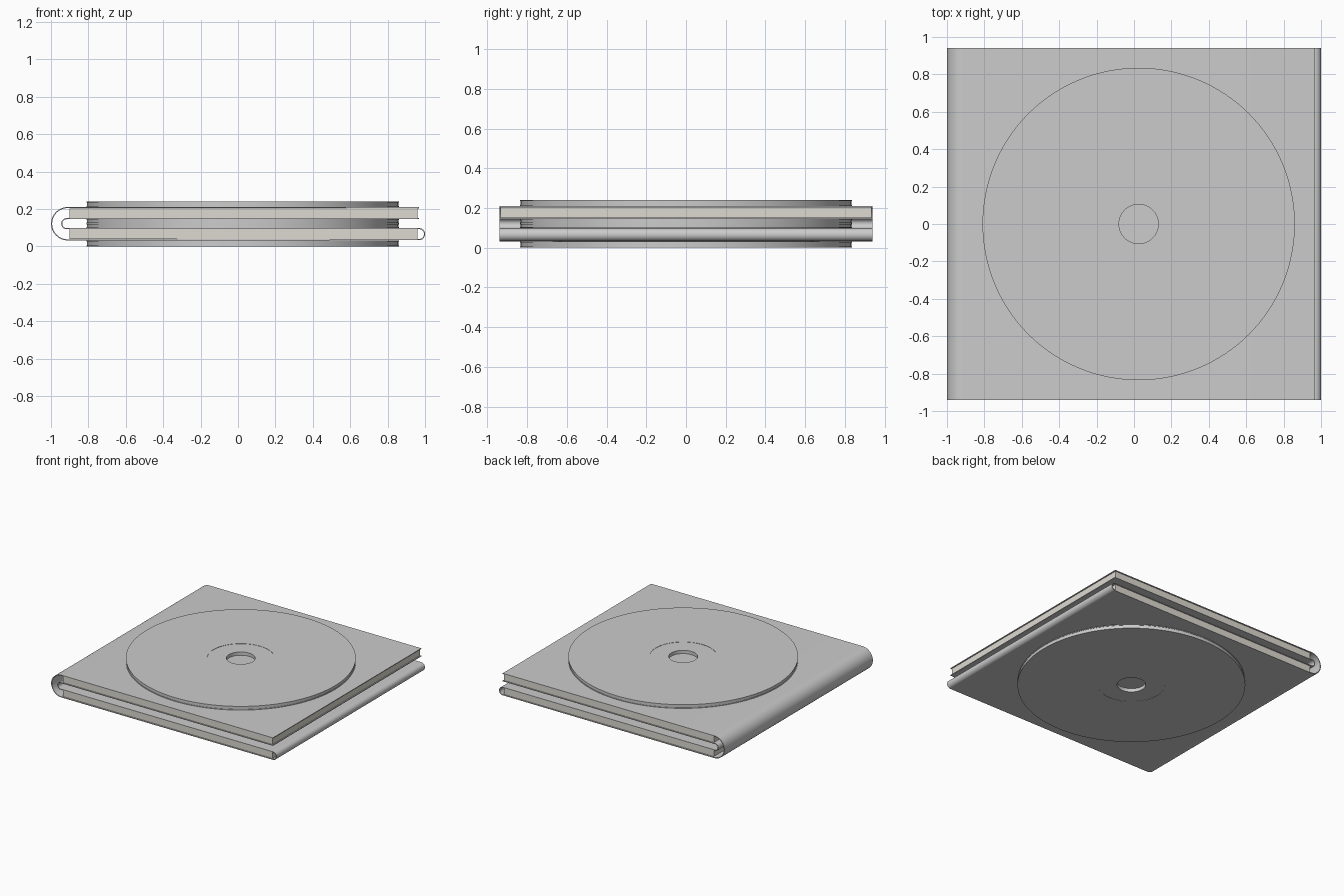
import bpy, bmesh, math

if "Cube" in bpy.data.objects:
    bpy.data.objects.remove(bpy.data.objects["Cube"])

CX, DISC_R, RING_R, HOLE_R = 0.025, 0.835, 0.245, 0.105
HALF_Y = 0.94


def material(name, rgb):
    m = bpy.data.materials.new(name)
    m.diffuse_color = (*rgb, 1)
    m.use_nodes = True
    m.node_tree.nodes["Principled BSDF"].inputs["Base Color"].default_value = m.diffuse_color
    return m


PAPER = material("paper", (0.72, 0.70, 0.63))
CLEAR = material("clear_plastic", (0.88, 0.89, 0.90))


def finish(bm, name, mat=None, thickness=0):
    bmesh.ops.recalc_face_normals(bm, faces=bm.faces)
    me = bpy.data.meshes.new(name)
    bm.to_mesh(me)
    bm.free()
    ob = bpy.data.objects.new(name, me)
    bpy.context.collection.objects.link(ob)
    if mat:
        me.materials.append(mat)
    bpy.ops.object.select_all(action='DESELECT')
    ob.select_set(True)
    bpy.context.view_layer.objects.active = ob
    if thickness:
        mod = ob.modifiers.new("thickness", 'SOLIDIFY')
        mod.thickness, mod.offset = thickness, 0
        bpy.ops.object.modifier_apply(modifier=mod.name)
    bpy.ops.object.shade_smooth_by_angle(angle=math.radians(30))
    return ob


def arc(cx, cz, r, start, end, n=24):
    return [(cx + r * math.cos(math.radians(start + (end - start) * i / n)),
             cz + r * math.sin(math.radians(start + (end - start) * i / n)))
            for i in range(n + 1)]


def ring(name, r_in, r_out, z0, z1, mat=None, n=128):
    # flat washer spun from a rectangular section
    bm = bmesh.new()
    section = [(r_in, z0), (r_out, z0), (r_out, z1), (r_in, z1)]
    loops = []
    for i in range(n):
        a = 2 * math.pi * i / n
        loops.append([bm.verts.new((CX + r * math.cos(a), r * math.sin(a), z))
                      for r, z in section])
    for i in range(n):
        a, b = loops[i], loops[(i + 1) % n]
        for k in range(4):
            j = (k + 1) % 4
            bm.faces.new((a[k], b[k], b[j], a[j]))
    return finish(bm, name, mat)


# Folded cover: one continuous sheet around both page blocks
path = [(0.968, 0.2065)]
path += arc(-0.91, 0.121, 0.0865, 90, 270)      # wide outer spine
path += arc(0.968, 0.0655, 0.0295, -90, 90)     # small right-hand fold
path += arc(-0.916, 0.1215, 0.0265, 270, 90)    # narrow inner spine
path += [(0.968, 0.148)]
bm = bmesh.new()
rows = [[bm.verts.new((x, y, z)) for y in (-HALF_Y, HALF_Y)] for x, z in path]
for a, b in zip(rows, rows[1:]):
    bm.faces.new((a[0], b[0], b[1], a[1]))
finish(bm, "folded_cover", thickness=0.006)

# Page blocks between the cover panels
for name, z0, z1 in (("lower_page_block", 0.039, 0.092),
                     ("upper_page_block", 0.151, 0.2035)):
    bm = bmesh.new()
    bmesh.ops.create_cube(bm, size=1)
    for v in bm.verts:
        v.co = (0.03 + v.co.x * 1.86, v.co.y * 1.866, z0 + (v.co.z + 0.5) * (z1 - z0))
    finish(bm, name, PAPER)

# Discs: clear core with a grey label on each face around the hub ring
for name, z0, z1 in (("bottom_disc", 0.0, 0.032), ("lower_middle_disc", 0.0985, 0.121),
                     ("upper_middle_disc", 0.1225, 0.145), ("top_disc", 0.2095, 0.24)):
    ring(name + "_core", HOLE_R, DISC_R - 0.003, z0 + 0.002, z1 - 0.002, CLEAR)
    ring(name + "_lower_label", RING_R, DISC_R, z0, z0 + 0.005)
    ring(name + "_upper_label", RING_R, DISC_R, z1 - 0.005, z1)
